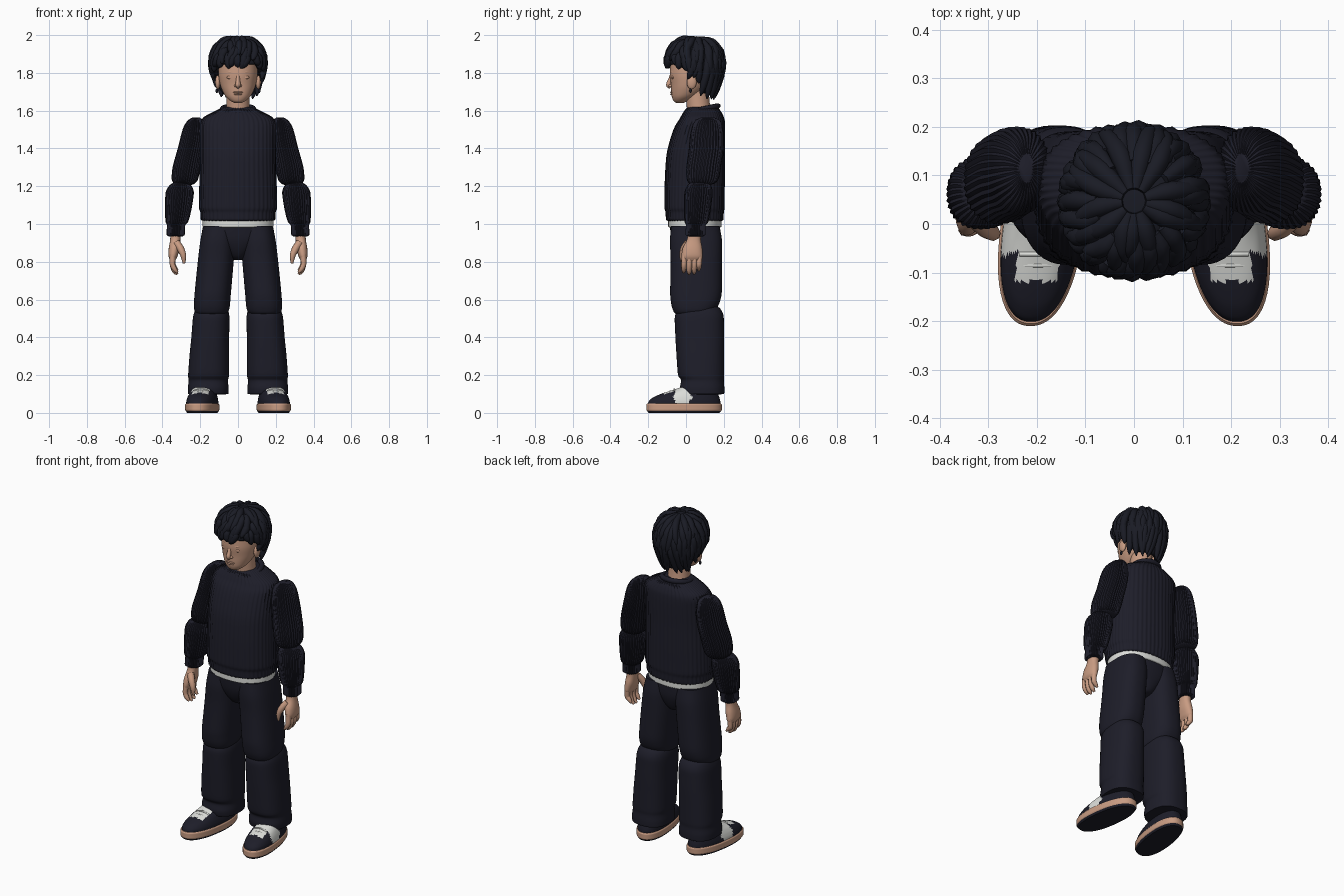
import bpy, bmesh, math, random
from mathutils import Vector

if "Cube" in bpy.data.objects:
    bpy.data.objects.remove(bpy.data.objects["Cube"])

random.seed(4)


def material(name, rgb):
    m = bpy.data.materials.new(name)
    m.diffuse_color = (*rgb, 1)
    m.use_nodes = True
    m.node_tree.nodes["Principled BSDF"].inputs["Base Color"].default_value = m.diffuse_color
    return m


NAVY = material("navy cloth", (0.0125, 0.0125, 0.022))
HAIR = material("black hair", (0.010, 0.011, 0.018))
SKIN = material("skin", (0.58, 0.33, 0.225))
WHITE = material("off white", (0.72, 0.73, 0.70))


def smooth_path(points, sub):
    """Monotone interpolation, so tapers never overshoot."""
    def slope(i, k):
        if i == 0 or i == len(points) - 1:
            return 0 if len(points) < 3 else (points[1][k] - points[0][k] if i == 0 else points[-1][k] - points[-2][k])
        a, b = points[i][k] - points[i - 1][k], points[i + 1][k] - points[i][k]
        return 0 if a * b <= 0 else 2 * a * b / (a + b)
    out = []
    for i in range(len(points) - 1):
        for j in range(sub):
            t = j / sub
            h = (2*t**3 - 3*t**2 + 1, t**3 - 2*t**2 + t, -2*t**3 + 3*t**2, t**3 - t**2)
            out.append([h[0]*points[i][k] + h[1]*slope(i, k) + h[2]*points[i+1][k] + h[3]*slope(i+1, k)
                        for k in range(len(points[0]))])
    return out + [list(points[-1])]


def finish(ob, mats, mirror=False, angle=50):
    for m in mats:
        ob.data.materials.append(m)
    bpy.ops.object.select_all(action='DESELECT')
    ob.select_set(True)
    bpy.context.view_layer.objects.active = ob
    if ob.type == 'CURVE':
        bpy.ops.object.convert(target='MESH')
        ob = bpy.context.view_layer.objects.active
    bpy.ops.object.shade_smooth_by_angle(angle=math.radians(angle))
    if mirror:
        ob.modifiers.new("Mirror", 'MIRROR').use_axis[0] = True
    return ob


def mesh_object(name, bm):
    bmesh.ops.recalc_face_normals(bm, faces=bm.faces)
    me = bpy.data.meshes.new(name)
    bm.to_mesh(me)
    bm.free()
    ob = bpy.data.objects.new(name, me)
    bpy.context.collection.objects.link(ob)
    return ob


def loft(name, rings, mats, mirror=False, n=48, power=2.3, ribs=0, shear=0, sub=5, rule=None):
    """Closed skin through rings of (z, centre x, centre y, radius x, radius y)."""
    bm = bmesh.new()
    rows = []
    for z, cx, cy, rx, ry in smooth_path(rings, sub):
        row = []
        for i in range(n):
            a = 2 * math.pi * i / n
            c, s = math.cos(a), math.sin(a)
            k = (abs(c)**power + abs(s)**power) ** (-1 / power)
            d = 0.0022 * math.cos(ribs * a) if ribs else 0
            y = cy + (ry + d) * k * s
            row.append(bm.verts.new((cx + (rx + d) * k * c - shear * (y + 0.1), y, z)))
        rows.append(row)
    for a, b in zip(rows, rows[1:]):
        for i in range(n):
            bm.faces.new((a[i], a[(i + 1) % n], b[(i + 1) % n], b[i]))
    bm.faces.new(rows[0])
    bm.faces.new(rows[-1])
    if rule:
        bm.normal_update()
        for f in bm.faces:
            f.material_index = rule(f.calc_center_median())
    return finish(mesh_object(name, bm), mats, mirror)


def tubes(name, paths, mat, mirror=False, sub=4, res=2):
    """Tapered tubes through points of (x, y, z, radius)."""
    cu = bpy.data.curves.new(name, 'CURVE')
    cu.dimensions, cu.bevel_depth, cu.bevel_resolution, cu.use_fill_caps = '3D', 1, res, True
    for path in paths:
        pts = smooth_path(path, sub)
        sp = cu.splines.new('POLY')
        sp.points.add(len(pts) - 1)
        for p, q in zip(sp.points, pts):
            p.co, p.radius = (*q[:3], 1), q[3]
    ob = bpy.data.objects.new(name, cu)
    bpy.context.collection.objects.link(ob)
    return finish(ob, [mat], mirror, 80)


def ball(name, centre, radii, mat, mirror=False):
    bm = bmesh.new()
    bmesh.ops.create_uvsphere(bm, u_segments=20, v_segments=12, radius=1)
    for v in bm.verts:
        v.co = Vector([c + r * k for c, r, k in zip(centre, radii, v.co)])
    return finish(mesh_object(name, bm), [mat], mirror)


# Sweater body, collar and shirt hem
loft("sweater_body", [(1.015, 0, .047, .18, .14), (1.025, 0, .046, .195, .15), (1.06, 0, .046, .197, .152),
     (1.09, 0, .045, .205, .157), (1.2, 0, .046, .203, .157), (1.35, 0, .05, .2, .153),
     (1.45, 0, .062, .2, .143), (1.52, 0, .075, .2, .13), (1.56, 0, .085, .185, .115),
     (1.59, 0, .087, .135, .1), (1.61, 0, .087, .095, .085), (1.62, 0, .085, .07, .068)],
     [NAVY], n=192, ribs=48)
ring = [2 * math.pi * i / 24 for i in range(25)]
tubes("sweater_collar", [[(.083 * math.sin(a), .085 - .083 * math.cos(a), 1.607 - .018 * math.cos(a), .015)
                          for a in ring]], NAVY, sub=1)
loft("shirt_hem", [(.98, 0, .047, .175, .13), (.988, 0, .047, .187, .141), (1.03, 0, .047, .187, .141)], [WHITE])

# Sleeves
loft("upper_sleeve", [(1.565, .222, .115, .015, .03), (1.55, .225, .115, .036, .06), (1.52, .231, .113, .052, .077),
     (1.46, .238, .11, .064, .088), (1.4, .25, .107, .067, .09), (1.3, .272, .093, .072, .09),
     (1.24, .281, .088, .068, .083), (1.215, .284, .085, .054, .065), (1.205, .285, .083, .03, .035)],
     [NAVY], True, n=144, ribs=36)
ball("elbow_joint", (.291, .075, 1.213), (.04, .05, .045), NAVY, True)
loft("lower_sleeve", [(1.222, .304, .07, .025, .035), (1.208, .305, .07, .052, .058), (1.16, .309, .066, .073, .073),
     (1.08, .316, .06, .068, .069), (1.01, .324, .055, .057, .06), (.99, .328, .052, .046, .05),
     (.945, .33, .05, .046, .051), (.935, .33, .05, .036, .04)], [NAVY], True, n=144, ribs=36)

# Hands
loft("palm", [(.96, .33, .045, .028, .034), (.92, .332, .042, .027, .036), (.87, .338, .034, .029, .052),
     (.83, .344, .032, .024, .056), (.805, .345, .032, .012, .045)], [SKIN], True, n=24)
tubes("fingers", [[(.345, y, .84, .016), (.347, y - .003, .79, .015), (.335, y - .004, .75 + d, .013),
                   (.32, y - .004, .733 + d, .006)]
                  for y, d in ((-.008, .01), (.02, 0), (.047, .003), (.072, .02))], SKIN, True)
tubes("thumb", [[(.325, .01, .9, .02), (.302, -.012, .865, .019), (.288, -.02, .825, .014),
                 (.286, -.02, .79, .006)]], SKIN, True)

# Trousers
loft("trouser_waist", [(1.0, 0, .047, .178, .134), (.93, 0, .05, .172, .128), (.87, 0, .052, .1, .11),
     (.82, 0, .055, .04, .075), (.81, 0, .055, .02, .04)], [NAVY])
loft("trouser_thigh", [(.99, .1, .05, .085, .128), (.9, .109, .053, .092, .138), (.8, .118, .055, .095, .136),
     (.65, .132, .053, .096, .137), (.59, .137, .05, .096, .13), (.55, .139, .044, .093, .115),
     (.525, .14, .04, .078, .095), (.52, .14, .04, .04, .05)], [NAVY], True, power=2.5)
loft("trouser_shin", [(.57, .14, .075, .06, .08), (.55, .14, .073, .084, .11), (.5, .142, .07, .097, .13),
     (.4, .147, .073, .1, .129), (.3, .152, .076, .105, .126), (.2, .156, .08, .108, .122),
     (.17, .157, .087, .104, .113), (.13, .158, .085, .108, .118), (.1, .158, .087, .107, .114),
     (.098, .158, .087, .08, .09)], [NAVY], True, power=2.5)


# Shoes: white laces on the tongue and a white patch on the outer side
def shoe_colour(c):
    x = c.x + .12 * (c.y + .1)
    laces = abs(x - .2) < .044 and -.118 < c.y < .02 and c.z > .07
    patch = x > .24 and abs(c.y + .018) < .05 - .45 * abs(c.z - .085) and c.z > .045
    return 1 if laces or patch else 0


loft("shoe_upper", [(.035, .2, -.01, .081, .194), (.06, .2, -.008, .08, .19), (.08, .2, 0, .076, .177),
     (.1, .2, .018, .069, .152), (.12, .2, .045, .06, .118), (.14, .2, .07, .05, .085),
     (.15, .2, .08, .03, .06)], [NAVY, WHITE], True, n=96, shear=.12, sub=6, rule=shoe_colour)
loft("shoe_sole", [(.01, .2, -.01, .082, .196), (.018, .2, -.01, .086, .2), (.042, .2, -.01, .086, .2),
     (.05, .2, -.01, .081, .195)], [SKIN], True, n=64, shear=.12)
loft("shoe_tread", [(0, .2, -.01, .076, .188), (.011, .2, -.01, .083, .197)], [NAVY], True, n=64, shear=.12, sub=1)
tubes("shoe_laces", [[(x - .12 * (y + .1), y, z - 6 * (x - .2)**2, .005) for x in (.16, .18, .2, .22, .24)]
                     for y, z in ((-.105, .101), (-.085, .113), (-.062, .125))], WHITE, True)

# Head, neck and face
loft("neck", [(1.57, 0, .075, .07, .07), (1.62, 0, .066, .062, .062), (1.7, 0, .06, .06, .062),
              (1.76, 0, .06, .07, .07)], [SKIN], power=2)
loft("head", [(1.64, 0, -.032, .016, .018), (1.648, 0, -.03, .034, .033), (1.67, 0, -.014, .061, .06),
     (1.7, 0, .005, .08, .083), (1.74, 0, .02, .095, .1), (1.8, 0, .032, .104, .118), (1.86, 0, .04, .104, .122),
     (1.92, 0, .045, .088, .1), (1.95, 0, .045, .05, .06)], [SKIN], power=2.1)
tubes("nose", [[(0, -.074, 1.795, .009), (0, -.083, 1.765, .011), (0, -.092, 1.737, .0135), (0, -.082, 1.722, .008)]],
      SKIN)
ball("nostril", (.011, -.081, 1.732), (.009, .012, .008), SKIN, True)
ball("eyelid", (.04, -.07, 1.776), (.02, .008, .009), SKIN, True)
tubes("brow_ridge", [[(.016, -.078, 1.797, .006), (.04, -.072, 1.803, .007), (.068, -.053, 1.797, .005)]], SKIN, True)
for z, w in ((1.697, .027), (1.687, .022)):
    ball("lip", (0, -.073, z), (w, .011, .0055), SKIN)
ball("ear", (.107, .03, 1.75), (.014, .026, .037), SKIN, True)
ball("earring", (.112, .024, 1.705), (.007, .007, .012), HAIR, True)


# Hair: shell plus layered curling locks; angle 0 is the front
def hair_point(a, t, k=1.0):
    if t <= 1:
        s, z = math.sin(t * math.pi / 2) ** .75, 1.855 + .128 * math.cos(t * math.pi / 2)
    else:
        s, z = 1 - .3 * (t - 1) ** 1.5, 1.855 - .175 * (t - 1)
    return Vector((.14 * s * k * math.sin(a), .047 - .148 * s * k * math.cos(a), z))


def hair_end(a):
    d = abs((math.degrees(a) + 180) % 360 - 180)
    return 1.06 if d < 50 else 1.06 + .4 * (d - 50) / 45 if d < 95 else min(1.95, 1.46 + (d - 95) * .018)


bm = bmesh.new()
N, M = 64, 20
grid = [[bm.verts.new(hair_point(2 * math.pi * i / N, .02 + (hair_end(2 * math.pi * i / N) - .02) * j / M, .96))
         for i in range(N)] for j in range(M + 1)]
bm.faces.new(grid[0])
for p, q in zip(grid, grid[1:]):
    for i in range(N):
        bm.faces.new((p[i], p[(i + 1) % N], q[(i + 1) % N], q[i]))
shell = finish(mesh_object("hair_shell", bm), [HAIR])
solid = shell.modifiers.new("Solidify", 'SOLIDIFY')
solid.thickness, solid.offset = .02, -1

locks = []
for start, reach, count in ((.06, .5, 13), (.3, .75, 20), (.55, .92, 24), (.75, 1.06, 28)):
    for i in range(count):
        a = 2 * math.pi * (i + random.uniform(-.3, .3)) / count
        end = hair_end(a) * reach + random.uniform(-.06, .06)
        twist = random.uniform(-.3, .3)
        path = []
        for u, k, r in ((0, .96, .012), (.35, .99, .021), (.7, 1.0, .019), (.9, 1.03, .012), (1, 1.06, .003)):
            p = hair_point(a + twist * u * u, start + (end - start) * u, k)
            path.append((*p, r))
        locks.append(path)
tubes("hair_locks", locks, HAIR, sub=3)
